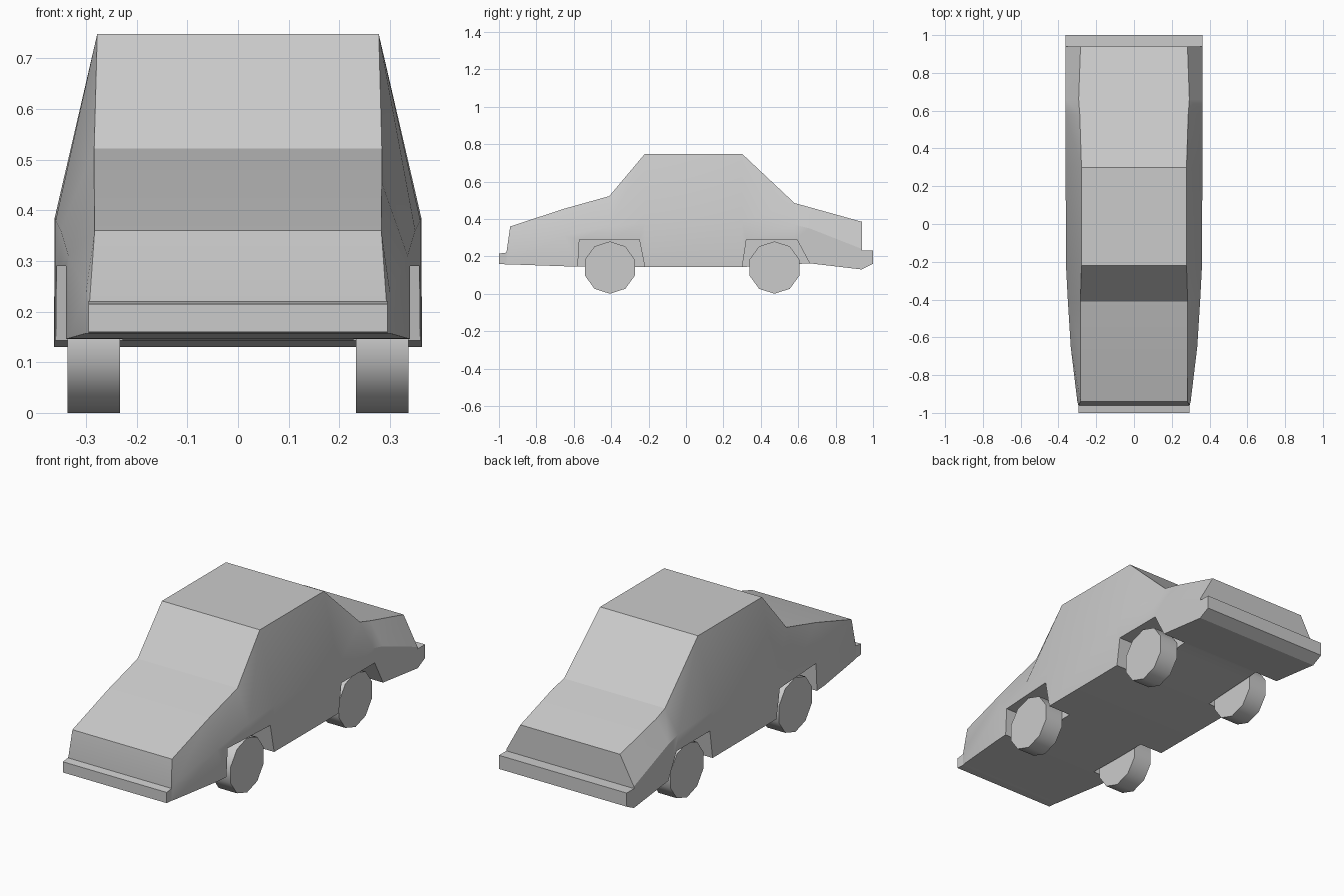
import bpy, bmesh, math

if "Cube" in bpy.data.objects:
    bpy.data.objects.remove(bpy.data.objects["Cube"])


def finish(bm, name):
    bmesh.ops.recalc_face_normals(bm, faces=bm.faces[:])
    mesh = bpy.data.meshes.new(name)
    bm.to_mesh(mesh)
    bm.free()
    obj = bpy.data.objects.new(name, mesh)
    bpy.context.collection.objects.link(obj)
    return obj


def loft(name, rings):
    bm = bmesh.new()
    loops = [[bm.verts.new(p) for p in ring] for ring in rings]
    n = len(loops[0])
    for a, b in zip(loops, loops[1:]):
        for i in range(n):
            j = (i + 1) % n
            bm.faces.new((a[i], a[j], b[j], b[i]))
    bm.faces.new(loops[0])
    bm.faces.new(loops[-1])
    return finish(bm, name)


def extrude_x(name, profile, x0, x1):
    """Side profile of (y, z) points extruded across x."""
    return loft(name, [[(x, y, z) for y, z in profile] for x in (x0, x1)])


def activate(obj):
    bpy.ops.object.select_all(action='DESELECT')
    obj.select_set(True)
    bpy.context.view_layer.objects.active = obj


# Body cross-sections: y, floor z, belt z, top z, lower half width, top half width
stations = [
    (-0.96, 0.157, 0.215, 0.22, 0.295, 0.293),
    (-0.94, 0.157, 0.24, 0.36, 0.30, 0.283),
    (-0.65, 0.147, 0.31, 0.455, 0.335, 0.284),
    (-0.41, 0.143, 0.36, 0.522, 0.35, 0.284),
    (-0.22, 0.143, 0.38, 0.748, 0.36, 0.278),
    (0.30, 0.143, 0.385, 0.748, 0.362, 0.278),
    (0.58, 0.158, 0.37, 0.485, 0.362, 0.287),
    (0.66, 0.163, 0.35, 0.463, 0.362, 0.293),
    (0.94, 0.13, 0.24, 0.385, 0.362, 0.283),
]
body = loft("car_body", [
    [(-w, y, zb), (w, y, zb), (w, y, zm), (t, y, zt), (-t, y, zt), (-w, y, zm)]
    for y, zb, zm, zt, w, t in stations])

# Wheel arches cut into both sides
arches = [
    [(-0.582, 0.09), (-0.57, 0.29), (-0.25, 0.29), (-0.21, 0.09)],
    [(0.293, 0.09), (0.323, 0.29), (0.593, 0.29), (0.70, 0.09)],
]
for profile in arches:
    for side in (-1, 1):
        cutter = extrude_x("arch_cutter", profile, side * 0.228, side * 0.5)
        cutter.hide_render = True
        mod = body.modifiers.new("arch", 'BOOLEAN')
        mod.operation = 'DIFFERENCE'
        mod.solver = 'EXACT'
        mod.object = cutter
        activate(body)
        bpy.ops.object.modifier_apply(modifier=mod.name)
        bpy.data.objects.remove(cutter, do_unlink=True)
activate(body)
bpy.ops.object.shade_smooth_by_angle(angle=math.radians(25))

# Bumpers
extrude_x("front_bumper", [(-1, 0.16), (-1, 0.215), (-0.96, 0.22), (-0.96, 0.157)],
          -0.295, 0.295)
extrude_x("rear_bumper", [(0.94, 0.13), (1, 0.16), (1, 0.23), (0.94, 0.23)],
          -0.363, 0.363)

# Ten-sided wheels
for label, yc in (("front", -0.407), ("rear", 0.473)):
    for side, side_name in ((-1, "left"), (1, "right")):
        circle = [(yc + 0.14 * math.sin(i * math.tau / 10),
                   0.14 + 0.14 * math.cos(i * math.tau / 10)) for i in range(10)]
        wheel = extrude_x(f"{label}_{side_name}_wheel", circle,
                          side * 0.233, side * 0.337)
        activate(wheel)
        bpy.ops.object.shade_smooth_by_angle(angle=math.radians(40))
